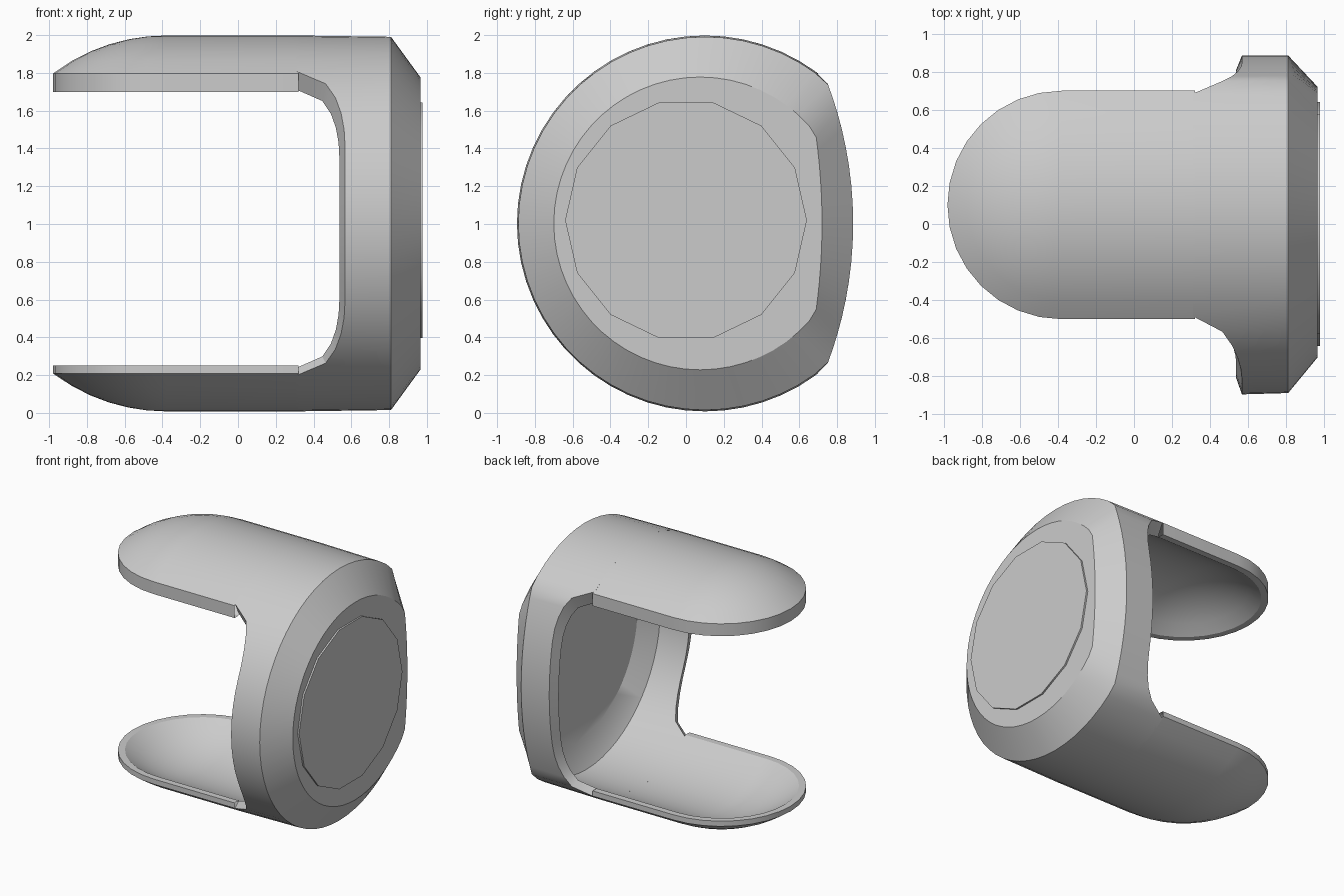
import bpy
import bmesh
from math import sin, cos, pi, sqrt, radians, asin, degrees

cube = bpy.data.objects.get("Cube")
if cube:
    bpy.data.objects.remove(cube)

CY, CZ, R = 0.1, 1.003, 0.995      # axis of the round body and its radius
IN_CZ, IN_R = 0.975, 0.91          # the hollow sits a little lower

grey = bpy.data.materials.new("light_grey")
grey.use_nodes = True
colour = (0.6, 0.6, 0.6, 1)
grey.diffuse_color = colour
grey.node_tree.nodes["Principled BSDF"].inputs["Base Color"].default_value = colour


def finish(name, bm, angle=32):
    bmesh.ops.remove_doubles(bm, verts=bm.verts, dist=0.0005)
    bmesh.ops.recalc_face_normals(bm, faces=bm.faces)
    mesh = bpy.data.meshes.new(name)
    bm.to_mesh(mesh)
    bm.free()
    mesh.materials.append(grey)
    ob = bpy.data.objects.new(name, mesh)
    bpy.context.collection.objects.link(ob)
    bpy.ops.object.select_all(action="DESELECT")
    ob.select_set(True)
    bpy.context.view_layer.objects.active = ob
    bpy.ops.object.shade_smooth_by_angle(angle=radians(angle))


def bridge(bm, a, b, closed):
    n = len(a)
    for i in range(n if closed else n - 1):
        j = (i + 1) % n
        bm.faces.new((a[i], a[j], b[j], b[i]))


def outline(theta, cy, cz, r, flat_y, wide):
    """Point on a circle whose +y side is flattened to a wider arc."""
    y, z = cy + r * cos(theta), cz + r * sin(theta)
    limit = flat_y - wide + sqrt(wide ** 2 - (z - cz) ** 2)
    return min(y, limit), z


def rim_x(theta, x):
    """Rim position, curving out towards the prongs near top and bottom."""
    steep = degrees(abs(asin(sin(theta))))
    t = min(1, max(0, (54 - steep) / 30))
    return 0.31 + (x - 0.31) * sqrt(1 - (1 - t) ** 2)


# Hollow cup: bevelled end, outer wall, sloped rim, inner wall, inner bevel, floor
rings = [  # x, centre y, centre z, radius, flattened side, its arc, follows rim
    (0.965, 0.075, CZ, 0.775, 0.72, 3.4, False),
    (0.81, CY, CZ, R - 0.007, 0.885, 2.1, False),
    (0.567, CY, CZ, R, 0.885, 2.1, True),
    (0.537, CY, IN_CZ, IN_R, 0.81, 2.1, True),
    (0.79, CY, IN_CZ, IN_R, 0.81, 2.1, False),
    (0.89, CY, CZ, 0.77, 0.68, 3.4, False),
]
bm = bmesh.new()
STEPS = 60
loops = []
for x, cy, cz, r, flat_y, wide, curved in rings:
    loop = []
    for i in range(STEPS):
        th = 2 * pi * i / STEPS
        y, z = outline(th, cy, cz, r, flat_y, wide)
        loop.append(bm.verts.new((rim_x(th, x) if curved else x, y, z)))
    loops.append(loop)
for a, b in zip(loops, loops[1:]):
    bridge(bm, a, b, True)
bm.faces.new(loops[0])
bm.faces.new(loops[-1])
finish("cup", bm)


# Prongs: domed shells with a round tip and a flat rim
def prong(name, side):
    half, lip, steps = 0.6, 0.55, 6
    radii = [i / steps for i in range(steps + 1)]
    outer = [(half * k, CZ + side * sqrt(R ** 2 - (half * k) ** 2)) for k in radii]
    inner = [(lip * k, IN_CZ + side * sqrt(IN_R ** 2 - (lip * k) ** 2))
             for k in reversed(radii)]
    profile = outer + [(half, inner[0][1])] + inner
    bm = bmesh.new()
    stations = [(-pi / 2, 0.32)] + [(pi * (i / 16 - 0.5), None) for i in range(17)]
    stations.append((pi / 2, 0.32))
    columns = []
    for phi, end in stations:
        col = []
        for r, z in profile:
            x = -0.38 - r * cos(phi) if end is None else end
            col.append(bm.verts.new((x, CY + r * sin(phi), z)))
        columns.append(col)
    for a, b in zip(columns, columns[1:]):
        bridge(bm, a, b, False)
    bmesh.ops.dissolve_degenerate(bm, dist=0.0005, edges=bm.edges)
    finish(name, bm)


prong("upper_prong", 1)
prong("lower_prong", -1)

# Thin round plate on the closed end
bm = bmesh.new()
plate = []
for x in (0.96, 0.978):
    plate.append([bm.verts.new((x, 0.64 * cos(2 * pi * i / 14),
                                1.02 + 0.64 * sin(2 * pi * i / 14)))
                  for i in range(14)])
bridge(bm, plate[0], plate[1], True)
bm.faces.new(plate[0])
bm.faces.new(plate[1])
finish("end_plate", bm)
